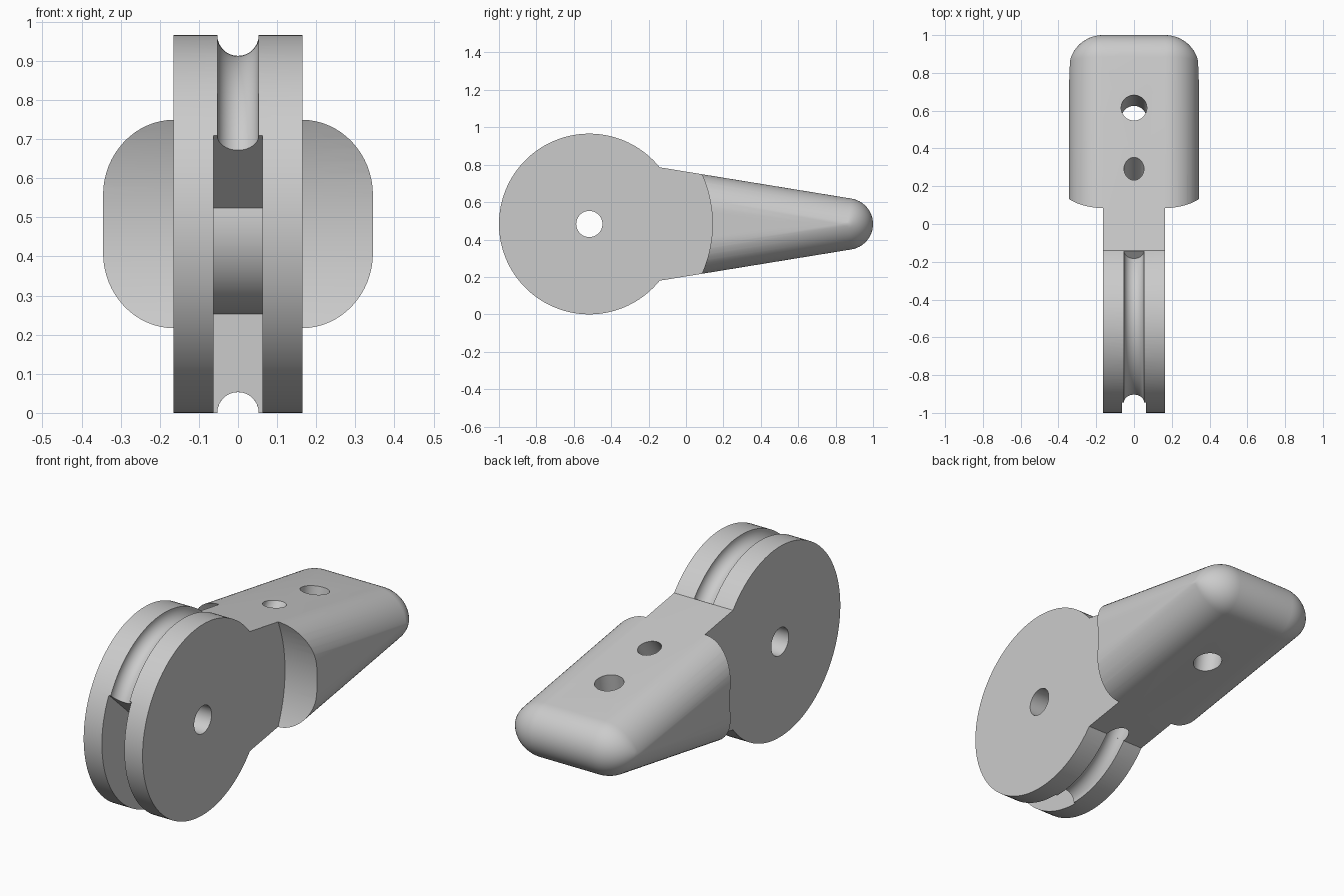
import bpy, bmesh, math
from mathutils import Vector, Matrix

if "Cube" in bpy.data.objects:
    bpy.data.objects.remove(bpy.data.objects["Cube"])

CY, CZ, R = -0.517, 0.483, 0.483      # wheel centre and radius
HW = 0.165                            # half thickness of the wheel
FIL = 0.18                            # fillet radius of the grip
GR = 0.053                            # rope groove radius
SLOPE, H0 = 0.163, 0.28               # grip taper
A0 = math.radians(39)                 # where the wheel meets the grip

mat = bpy.data.materials.new("grey plastic")
mat.diffuse_color = (0.6, 0.6, 0.6, 1)
mat.use_nodes = True
mat.node_tree.nodes["Principled BSDF"].inputs["Base Color"].default_value = mat.diffuse_color


def loft(name, rings, cutter=True):
    """Closed solid through equal-sized rings of points."""
    bm = bmesh.new()
    vs = [[bm.verts.new(p) for p in ring] for ring in rings]
    n = len(rings[0])
    for a, b in zip(vs, vs[1:]):
        for i in range(n):
            j = (i + 1) % n
            bm.faces.new((a[i], a[j], b[j], b[i]))
    bm.faces.new(vs[0][::-1])
    bm.faces.new(vs[-1])
    bmesh.ops.remove_doubles(bm, verts=bm.verts, dist=1e-4)
    bmesh.ops.recalc_face_normals(bm, faces=bm.faces)
    me = bpy.data.meshes.new(name)
    bm.to_mesh(me)
    bm.free()
    me.materials.append(mat)
    ob = bpy.data.objects.new(name, me)
    ob.hide_render = cutter
    bpy.context.collection.objects.link(ob)
    return ob


def rod(name, a, b, r, n=48):
    """Cylinder from a to b."""
    a, b = Vector(a), Vector(b)
    rot = (b - a).to_track_quat('Z', 'Y').to_matrix()
    circle = [rot @ Vector((r * math.cos(math.tau * i / n), r * math.sin(math.tau * i / n), 0))
              for i in range(n)]
    return loft(name, [[p + c for p in circle] for c in (a, b)])


def polar(a, r, x=0.0):
    return Vector((x, CY + r * math.cos(a), CZ + r * math.sin(a)))


def boolean(target, tool, op='DIFFERENCE'):
    m = target.modifiers.new(tool.name, 'BOOLEAN')
    m.object, m.operation, m.solver = tool, op, 'EXACT'
    bpy.context.view_layer.objects.active = target
    bpy.ops.object.modifier_apply(modifier=m.name)
    bpy.data.objects.remove(tool)


# grip: side profile shrunk inward towards each flank for the round fillet
phi = math.atan(SLOPE)
c = math.cos(phi)
YC = (1 - H0 * c) / (1 - SLOPE * c)
RT = 1 - YC


def grip_ring(x, d):
    y0 = -0.3
    h = H0 - SLOPE * y0 - d / c
    yc, r = (YC, RT - d) if d < RT else ((H0 - d / c) / SLOPE, 0)
    lim = math.pi / 2 - phi
    pts = [(x, y0, CZ - h)]
    for i in range(25):
        a = -lim + 2 * lim * i / 24
        pts.append((x, yc + r * math.cos(a), CZ + r * math.sin(a)))
    return pts + [(x, y0, CZ + h)]


steps = [math.pi / 2 * i / 16 for i in range(17)]
half = [(HW + FIL * math.sin(t), FIL * (1 - math.cos(t))) for t in steps]
sections = [(-x, d) for x, d in reversed(half)] + half
handle = loft("pulley_handle", [grip_ring(x, d) for x, d in sections], False)

# concave shoulders beside the wheel
for s in (-1, 1):
    boolean(handle, rod("shoulder_cut", (s * HW, CY, CZ), (s * 0.6, CY, CZ), 0.658, 128))

# wheel
boolean(handle, rod("wheel", (-HW, CY, CZ), (HW, CY, CZ), R, 128), 'UNION')

# rope groove around the rim
rings = []
for i in range(97):
    a = A0 + (math.tau - 2 * A0) * i / 96
    rings.append([polar(a, R + GR * math.cos(b), GR * math.sin(b))
                  for b in (math.tau * k / 32 for k in range(32))])
boolean(handle, loft("groove_cut", rings))

# rope hole running straight on from the lower groove end
start = polar(-A0, R)
tangent = Vector((0, math.sin(A0), math.cos(A0)))
boolean(handle, rod("rope_hole_cut", start - tangent * 0.004, start + tangent, GR, 32))

# front slot down to the hub
hub = [polar(math.radians(169.7 + 100.3 * i / 24), 0.23) for i in range(25)]
outline = hub + [Vector((0, CY, -0.1)), Vector((0, -1.2, -0.1)), Vector((0, -1.2, 0.945))]
boolean(handle, loft("slot_cut", [[p + Vector((x, 0, 0)) for p in outline]
                                  for x in (-0.063, 0.063)]))

# axle hole and the hole square to the grip top
boolean(handle, rod("axle_hole_cut", (-1, CY, CZ), (1, CY, CZ), 0.07))
top = Vector((0, 0.615, CZ + H0 - SLOPE * 0.615))
axis = Vector((0, SLOPE, 1)).normalized()
boolean(handle, rod("grip_hole_cut", top - axis, top + axis * 0.5, 0.068))

bpy.ops.object.select_all(action='DESELECT')
handle.select_set(True)
bpy.context.view_layer.objects.active = handle
bpy.ops.object.shade_smooth_by_angle(angle=math.radians(30))
